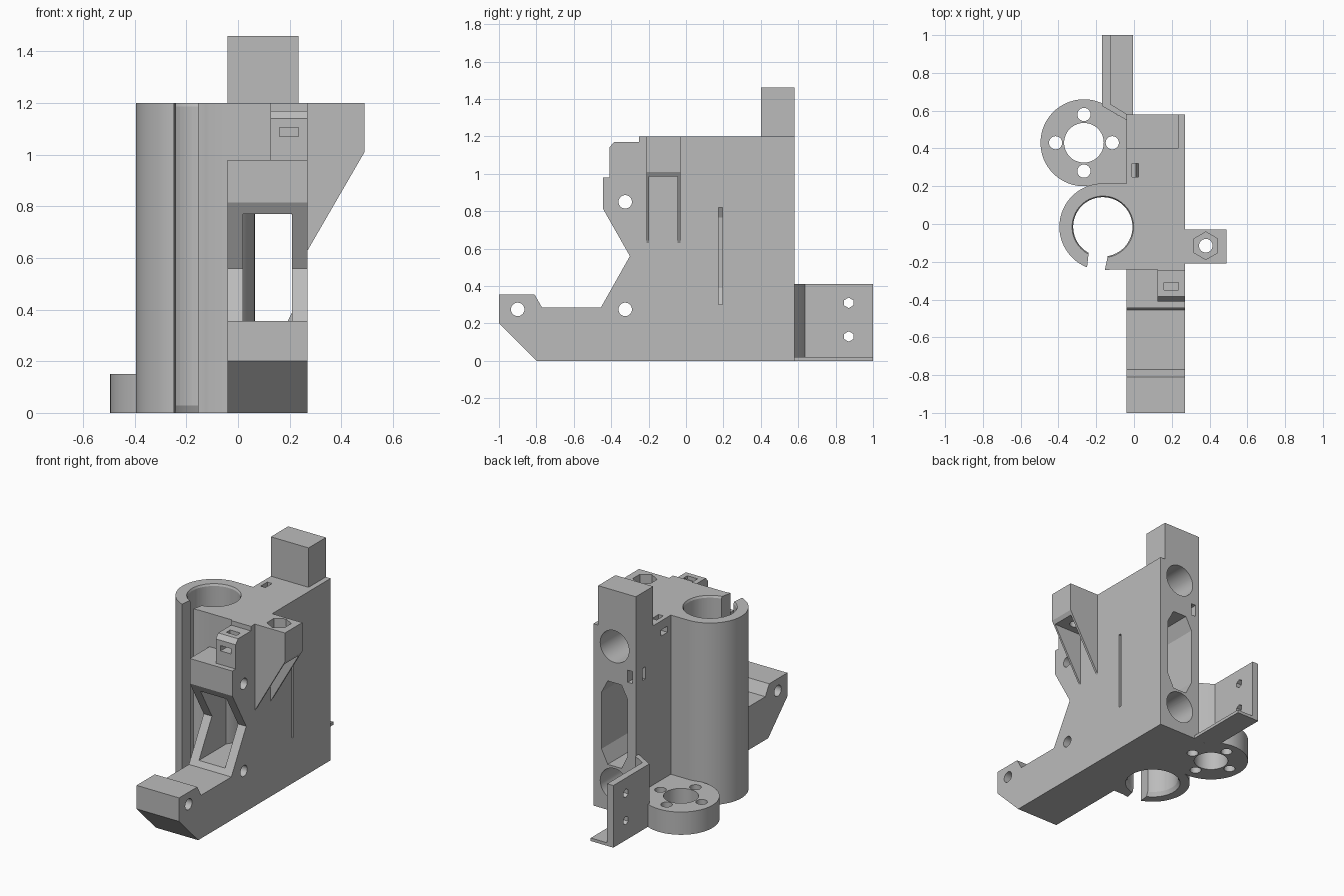
import bpy, bmesh, math
from mathutils import Vector

if "Cube" in bpy.data.objects:
    bpy.data.objects.remove(bpy.data.objects["Cube"], do_unlink=True)

grey = bpy.data.materials.new("plain grey")
grey.use_nodes = True
grey.diffuse_color = (0.5, 0.5, 0.5, 1)
grey.node_tree.nodes["Principled BSDF"].inputs["Base Color"].default_value = (0.5, 0.5, 0.5, 1)


def prism(name, pts, axis, lo, hi, grow=1.0):
    """Extrude a 2D outline along an axis; grow scales the far end about the outline's centre."""
    def place(p, t):
        u, v = p
        return {"x": (t, u, v), "y": (u, t, v), "z": (u, v, t)}[axis]
    cu = sum(p[0] for p in pts) / len(pts)
    cv = sum(p[1] for p in pts) / len(pts)
    far = [(cu + (u - cu) * grow, cv + (v - cv) * grow) for u, v in pts]
    bm = bmesh.new()
    a = [bm.verts.new(place(p, lo)) for p in pts]
    b = [bm.verts.new(place(p, hi)) for p in far]
    bm.faces.new(a)
    bm.faces.new(b[::-1])
    n = len(pts)
    for i in range(n):
        bm.faces.new((a[i], b[i], b[(i + 1) % n], a[(i + 1) % n]))
    bmesh.ops.recalc_face_normals(bm, faces=bm.faces)
    me = bpy.data.meshes.new(name)
    bm.to_mesh(me)
    bm.free()
    me.materials.append(grey)
    ob = bpy.data.objects.new(name, me)
    bpy.context.collection.objects.link(ob)
    return ob


def ring(u, v, r, n=48, turn=0.0):
    return [(u + r * math.cos(turn + math.tau * i / n),
             v + r * math.sin(turn + math.tau * i / n)) for i in range(n)]


def box(name, x0, x1, y0, y1, z0, z1):
    return prism(name, [(x0, y0), (x1, y0), (x1, y1), (x0, y1)], "z", z0, z1)


def combine(ob, others, op="DIFFERENCE"):
    for c in others:
        m = ob.modifiers.new("combine", "BOOLEAN")
        m.operation, m.solver, m.object = op, "EXACT", c
        bpy.context.view_layer.update()
        dg = bpy.context.evaluated_depsgraph_get()
        me = bpy.data.meshes.new_from_object(ob.evaluated_get(dg))
        ob.modifiers.clear()
        ob.data = me


def cut_box(*a):
    return box("cutter", *a)


def cut(pts, axis, lo, hi, grow=1.0):
    return prism("cutter", pts, axis, lo, hi, grow)


# Main body: side outline with nose, notch, front block and rear tower
outline = [(-1, .355), (-1, .2), (-.8, 0), (.58, 0), (.58, 1.46), (.4, 1.46), (.4, 1.2),
           (-.25, 1.2), (-.25, 1.17), (-.385, 1.17), (-.41, 1.14), (-.41, .98),
           (-.445, .98), (-.445, .815), (-.3, .56), (-.455, .285), (-.77, .285), (-.81, .355)]
body = prism("main_body", outline, "x", -.04, .27)

# Tube with flat web joining it to the body
tube = prism("rod_tube", ring(-.165, -.015, .23, 96), "z", 0, 1.2)
web = box("web", -.155, -.03, -.24, .215, 0, 1.2)
combine(tube, [web], "UNION")

# Bore with chamfered mouths, and the front gap
bore = [cut(ring(-.165, -.015, .157, 80), "z", -.1, 1.3),
        cut(ring(-.165, -.015, .156, 80), "z", .03, -.01, 1.12),
        cut(ring(-.165, -.015, .156, 80), "z", 1.185, 1.205, 1.06)]
gap = cut([(-.253, -.27), (-.232, -.08), (-.12, -.08), (-.16, -.27)], "z", -.1, 1.3)

# Window: narrow front opening and long chamfered rear slot
w0, w1, c = .02, .21, .045
octagon = [(w0 + c, .3), (w1 - c, .3), (w1, .39), (w1, .765),
           (w1 - c, .85), (w0 + c, .85), (w0, .765), (w0, .39)]
body_cuts = [
    cut_box(.235, .4, .3, .7, 1.2, 1.6),
    cut_box(-.1, .125, -.6, -.24, .98, 1.3),
    cut(octagon, "y", -.1, .7),
    cut_box(w0, w1, -.6, -.05, .32, .77),
    cut_box(.15, .3, .175, .195, .3, .82),
    # Strap slots on the front block, the top and the rear corner
    cut_box(.16, .235, -.5, -.31, 1.07, 1.105),
    cut_box(.16, .235, -.35, -.31, 1.08, 1.3),
    cut_box(-.01, .025, .25, .32, 1.1, 1.3),
    cut_box(-.1, .02, .25, .32, 1.1, 1.14),
    cut_box(-.015, .02, .48, .7, .88, .96),
    cut_box(-.1, .015, .48, .51, .88, .96),
]
for z in (.18, 1.09):
    body_cuts.append(cut(ring(.115, z, .105), "y", .2, .7))
for y, z in ((-.9, .275), (-.325, .275), (-.325, .85)):
    body_cuts.append(cut(ring(y, z, .036, 32), "x", -.2, .4))
combine(body, body_cuts + bore)
combine(tube, bore + [gap])

# Side lug with two thin ribs and a hexagonal nut pocket
lug = prism("side_lug", [(.265, 1.2), (.49, 1.2), (.49, 1.01), (.27, .63), (.265, .63)], "y", -.21, -.03)
lug_cuts = [cut_box(.27, .6, -.197, -.045, .5, .985),
            cut(ring(.38, -.115, .036, 32), "z", .9, 1.3),
            cut(ring(.38, -.115, .073, 6, math.pi / 6), "z", 1.14, 1.3)]
combine(lug, lug_cuts)

# Round flange at the base with a centre hole and four screw holes
flange = prism("round_flange", ring(-.265, .43, .23, 96), "z", 0, .15)
neck = box("neck", -.265, -.03, .205, .575, 0, .15)
combine(flange, [neck], "UNION")
flange_cuts = [cut(ring(-.265, .43, .105), "z", -.1, .3)]
flange_cuts += [cut(ring(u, v, .035, 24), "z", -.1, .3) for u, v in ring(-.265, .43, .15, 4)]
combine(flange, flange_cuts)

# Rear tab: angled root, upright plate with two holes, thin foot
tab = prism("rear_tab", [(-.03, .545), (-.17, .625), (-.17, 1), (-.125, 1), (-.125, .635),
                         (-.04, .583), (-.03, .575)], "z", 0, .41)
tab_cuts = [cut(ring(.87, z, .028, 6, math.pi / 6), "x", -.3, 0) for z in (.13, .31)]
combine(tab, tab_cuts)
foot = prism("tab_foot", [(-.13, .63), (-.005, .63), (-.005, 1), (-.13, 1)], "z", 0, .02)
root = prism("foot_root", [(-.13, .63), (-.04, .575), (-.005, .575), (-.005, .635), (-.13, .635)], "z", 0, .02)

# Remove helpers and shade the round surfaces
for ob in [web, neck, gap] + body_cuts + bore + lug_cuts + flange_cuts + tab_cuts:
    bpy.data.objects.remove(ob, do_unlink=True)
bpy.ops.object.select_all(action="DESELECT")
for ob in (body, tube, lug, flange, tab, foot, root):
    ob.select_set(True)
    bpy.context.view_layer.objects.active = ob
bpy.ops.object.shade_smooth_by_angle(angle=math.radians(25))
